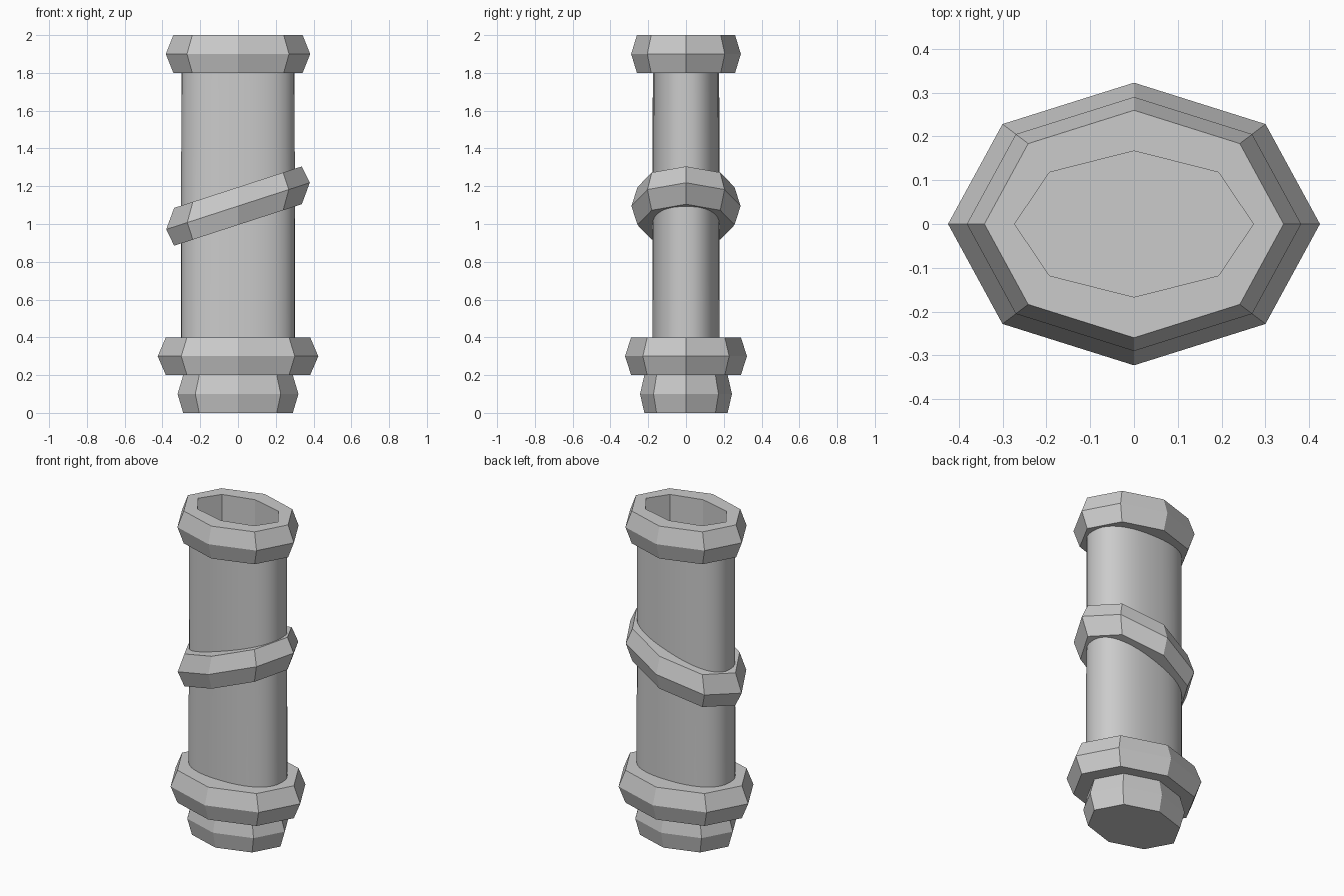
import bpy, bmesh, math

if "Cube" in bpy.data.objects:
    bpy.data.objects.remove(bpy.data.objects["Cube"])


def outline(rx, ry, n, power=2.0):
    """Points of an n-sided (super)ellipse."""
    pts = []
    for i in range(n):
        a = 2 * math.pi * i / n
        c, s = math.cos(a), math.sin(a)
        pts.append((math.copysign(abs(c) ** (2 / power), c) * rx,
                    math.copysign(abs(s) ** (2 / power), s) * ry))
    return pts


def loft(name, sections, n=8, power=2.0, shear=0.0):
    """Stack of (rx, ry, z) sections, capped at both ends."""
    bm = bmesh.new()
    loops = [[bm.verts.new((x, y, z + shear * x))
              for x, y in outline(rx, ry, n, power)]
             for rx, ry, z in sections]
    for low, high in zip(loops, loops[1:]):
        for i in range(n):
            j = (i + 1) % n
            bm.faces.new((low[i], low[j], high[j], high[i]))
    bm.faces.new(loops[0][::-1])
    bm.faces.new(loops[-1])
    bmesh.ops.recalc_face_normals(bm, faces=bm.faces)
    mesh = bpy.data.meshes.new(name)
    bm.to_mesh(mesh)
    bm.free()
    obj = bpy.data.objects.new(name, mesh)
    bpy.context.collection.objects.link(obj)
    return obj


def ring(name, z, mid, end, shear=0.0, extra=()):
    """Octagonal collar with a ridge around its middle."""
    k = 0.76
    return loft(name, [(end, end * k, z - 0.1), (mid, mid * k, z),
                       (end, end * k, z + 0.1), *extra], shear=shear)


# Collars: base, lower ring, slanted band
ring("base_foot", 0.1, 0.32, 0.29)
ring("lower_collar", 0.3, 0.425, 0.382)
ring("slanted_band", 1.095, 0.38, 0.338, shear=0.325)

# Top rim with its recessed opening
floor = 1.7
ring("top_rim", 1.9, 0.382, 0.342,
     extra=[(0.273, 0.167, 2.0), (0.273, 0.167, floor)])

# Smooth flattened tube, stopping just inside the rim
tube = loft("tube_body", [(0.302, 0.178, 0.3), (0.3, 0.176, floor - 0.01),
                          (0.3, 0.176, 1.81), (0.28, 0.174, 1.81),
                          (0.28, 0.174, floor - 0.01)], n=40, power=2.35)
bpy.context.view_layer.objects.active = tube
tube.select_set(True)
bpy.ops.object.shade_smooth_by_angle(angle=math.radians(40))
